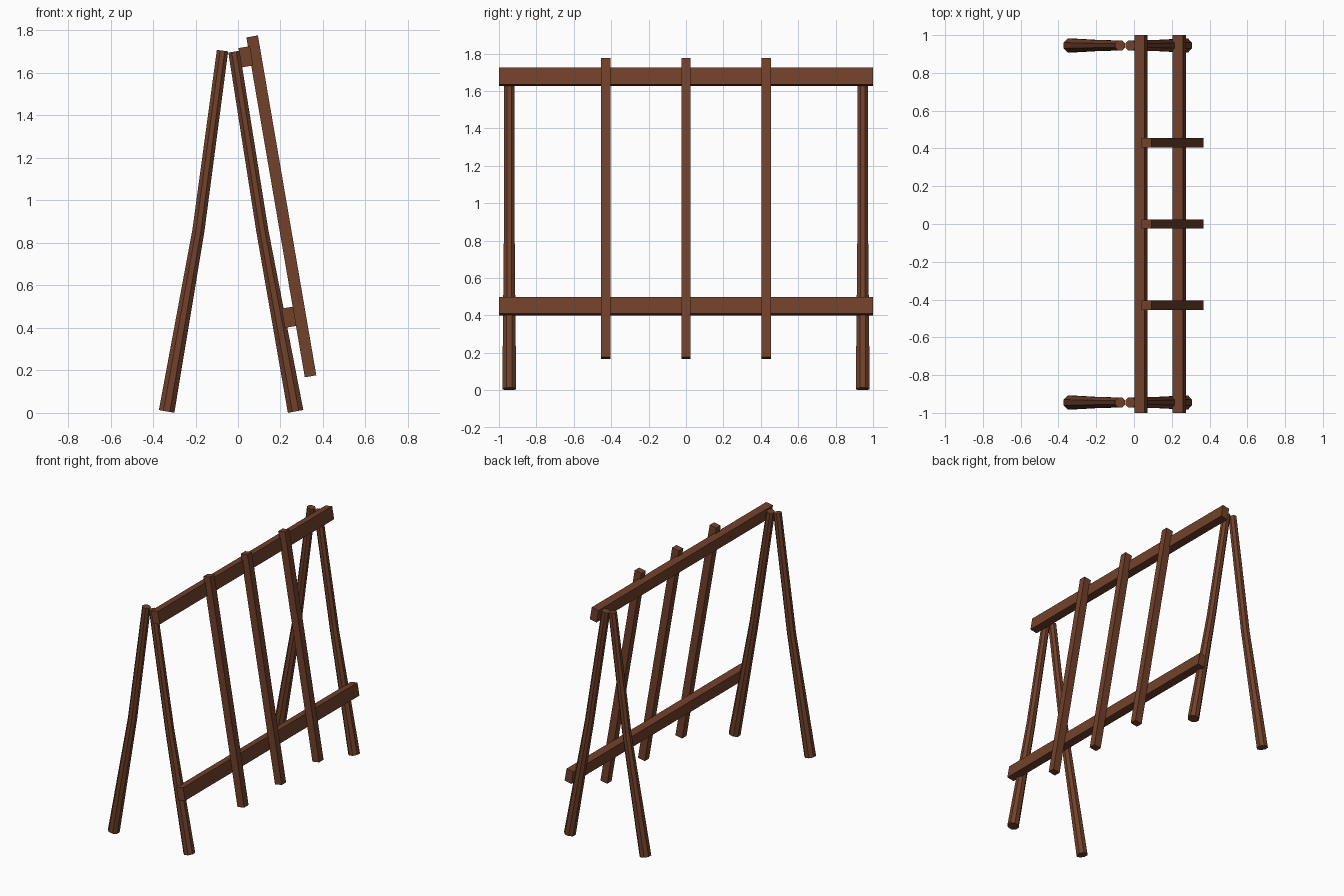
import bpy, bmesh, math
from mathutils import Vector, Matrix

if "Cube" in bpy.data.objects:
    bpy.data.objects.remove(bpy.data.objects["Cube"])

wood = bpy.data.materials.new("brown_wood")
wood.diffuse_color = (0.165, 0.052, 0.024, 1)
wood.use_nodes = True
wood.node_tree.nodes["Principled BSDF"].inputs["Base Color"].default_value = wood.diffuse_color
TILT = math.atan2(0.275, 1.60)


def finish(name, bm):
    bmesh.ops.recalc_face_normals(bm, faces=bm.faces)
    me = bpy.data.meshes.new(name)
    bm.to_mesh(me)
    bm.free()
    me.materials.append(wood)
    ob = bpy.data.objects.new(name, me)
    bpy.context.collection.objects.link(ob)
    return ob


def beam(name, centre, size):
    # box leaning back with the frame
    bm = bmesh.new()
    bmesh.ops.create_cube(bm, size=1)
    bmesh.ops.scale(bm, vec=size, verts=bm.verts)
    ob = finish(name, bm)
    ob.location = centre
    ob.rotation_euler = (0, -TILT, 0)
    return ob


def pole(name, y, path, sides=8):
    # tapered, slightly bent pole; path holds (x, z, radius)
    bm = bmesh.new()
    pts = [Vector((x, y, z)) for x, z, r in path]
    rings = []
    for i, p in enumerate(pts):
        d = (pts[min(i + 1, len(pts) - 1)] - pts[max(i - 1, 0)]).normalized()
        v = Vector((0, 1, 0))
        u = v.cross(d)
        r = path[i][2]
        ring = []
        for k in range(sides):
            a = 2 * math.pi * (k + 0.5) / sides
            ring.append(bm.verts.new(p + (u * math.cos(a) + v * math.sin(a)) * r))
        rings.append(ring)
    for a, b in zip(rings, rings[1:]):
        for k in range(sides):
            n = (k + 1) % sides
            bm.faces.new((a[k], a[n], b[n], b[k]))
    bm.faces.new(rings[0])
    bm.faces.new(rings[-1])
    return finish(name, bm)


# A-shaped leg pairs at both ends
for side, y in (("near", -0.945), ("far", 0.945)):
    pole(f"left_leg_{side}", y, [(-0.336, 0.007, 0.04), (-0.186, 0.86, 0.031), (-0.073, 1.705, 0.029)])
    pole(f"right_leg_{side}", y, [(0.271, 0.007, 0.04), (0.114, 0.86, 0.031), (-0.019, 1.70, 0.029)])

# long horizontal rails
beam("upper_rail", (0.037, 0, 1.676), (0.055, 2.0, 0.092))
beam("lower_rail", (0.240, 0, 0.450), (0.055, 2.0, 0.092))

# three leaning slats
for i, y in enumerate((-0.43, 0, 0.43)):
    beam(f"slat_{i + 1}", (0.204, y, 0.972), (0.055, 0.05, 1.623))
